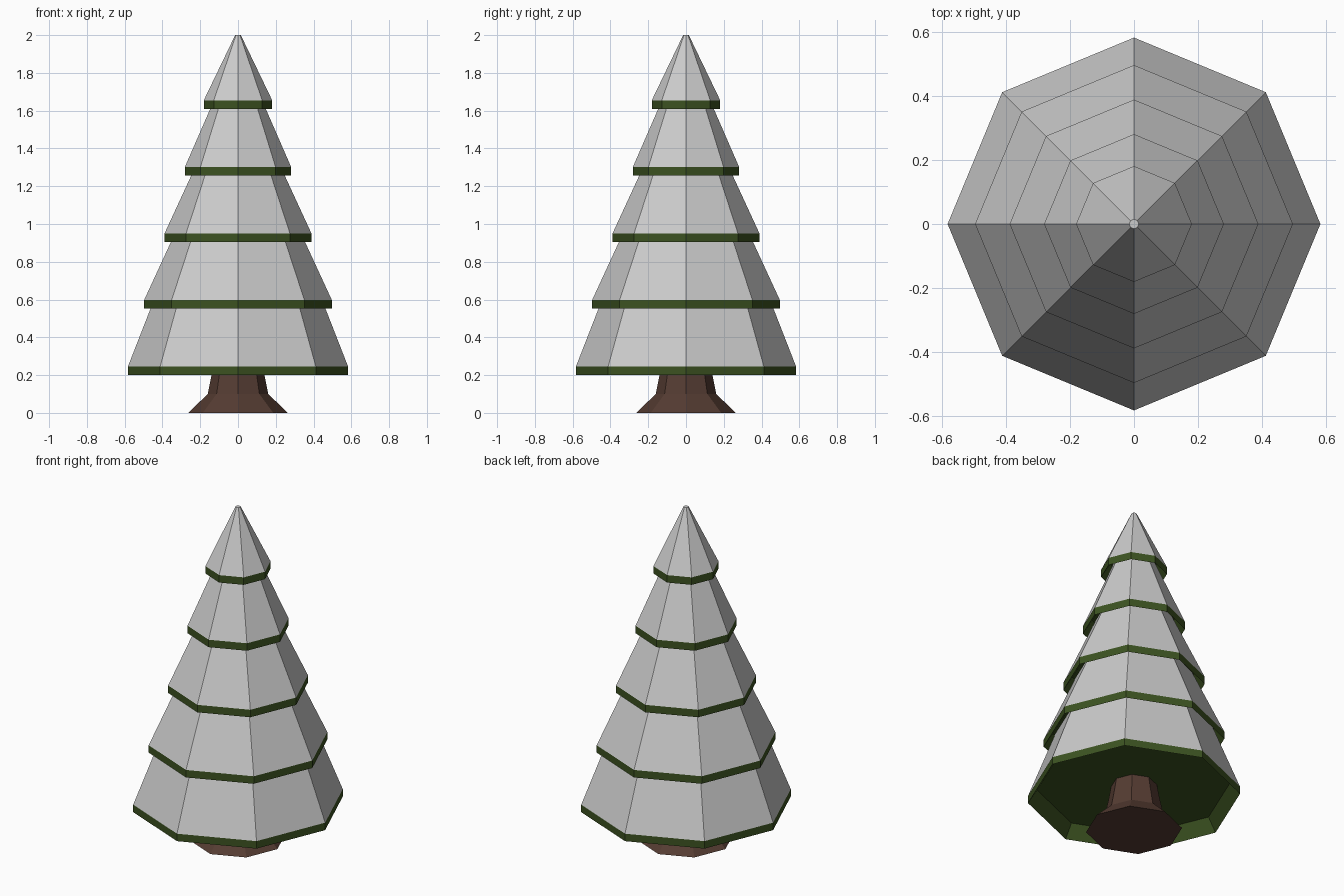
import bpy, bmesh
from math import cos, sin, pi

if "Cube" in bpy.data.objects:
    bpy.data.objects.remove(bpy.data.objects["Cube"])

SIDES = 8


def material(name, rgb):
    m = bpy.data.materials.new(name)
    m.diffuse_color = (*rgb, 1)
    m.use_nodes = True
    m.node_tree.nodes["Principled BSDF"].inputs["Base Color"].default_value = m.diffuse_color
    return m


def lathe(name, profile, mat=None, cap_start=False, cap_end=False):
    """Turn a list of (radius, z) points into a flat-sided octagonal part."""
    bm = bmesh.new()
    rings = [[bm.verts.new((r * cos(2 * pi * i / SIDES), r * sin(2 * pi * i / SIDES), z))
              for i in range(SIDES)] for r, z in profile]
    for a, b in zip(rings, rings[1:]):
        for i in range(SIDES):
            j = (i + 1) % SIDES
            bm.faces.new((a[i], a[j], b[j], b[i]))
    if cap_start:
        bm.faces.new(rings[0][::-1])
    if cap_end:
        bm.faces.new(rings[-1])
    mesh = bpy.data.meshes.new(name)
    bm.to_mesh(mesh)
    bm.free()
    if mat:
        mesh.materials.append(mat)
    obj = bpy.data.objects.new(name, mesh)
    bpy.context.collection.objects.link(obj)
    return obj


green = material("needles", (0.045, 0.085, 0.015))
brown = material("bark", (0.09, 0.045, 0.032))

# Flared trunk, reaching the hollow underside of the lowest tier
lathe("trunk", [(0.264, 0), (0.16, 0.1), (0.14, 0.2), (0.125, 0.285)], brown, True, True)

# Tiers: grey snow skirt over a green lip with a recessed underside
radii = [0.583, 0.497, 0.389, 0.281, 0.181]
LIP, DEPTH, OVERHANG = 0.045, 0.08, 0.034
bases = [0.2 + 0.3525 * k for k in range(len(radii))]

for k, (r, z) in enumerate(zip(radii, bases)):
    if k + 1 < len(radii):
        # aim the slope just inside the next lip, then run on up to its ceiling
        z_next = bases[k + 1]
        slope = (r - radii[k + 1] + OVERHANG) / (z_next - z - LIP)
        top_z = z_next + DEPTH
        top_r = r - slope * (top_z - z - LIP)
    else:
        top_r, top_z = 0.015, 2.0
    lathe(f"snow_tier_{k + 1}", [(r, z + LIP), (top_r, top_z)], cap_end=True)
    # profile runs from the ceiling out to the rim and up the outside
    lathe(f"needle_lip_{k + 1}", [(r - 0.05, z + DEPTH), (r, z), (r, z + LIP)],
          green, cap_start=True)
